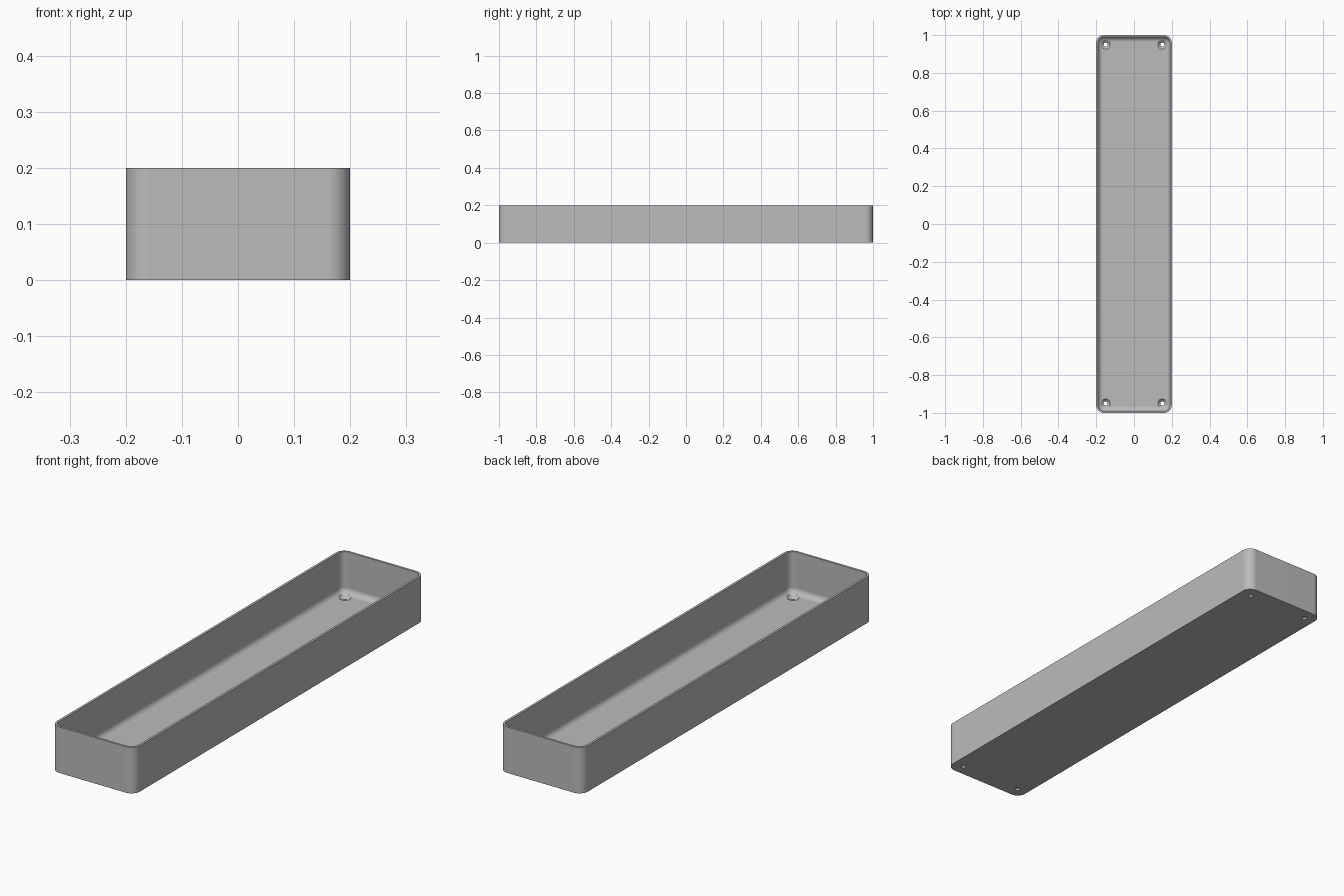
import bpy, bmesh
from math import sin, cos, pi

cube = bpy.data.objects.get("Cube")
if cube:
    bpy.data.objects.remove(cube, do_unlink=True)

HALF_X, HALF_Y, HEIGHT = 0.2, 1.0, 0.2
CORNER, WALL, FLOOR, FILLET = 0.04, 0.01, 0.02, 0.025
STEPS = 10

grey = bpy.data.materials.new("plain grey")
grey.use_nodes = True
colour = (0.5, 0.5, 0.5, 1)
grey.diffuse_color = colour
grey.node_tree.nodes["Principled BSDF"].inputs["Base Color"].default_value = colour


def rounded_loop(inset, z):
    """Rounded rectangle, inset from the outer wall."""
    r = CORNER - inset
    cx, cy = HALF_X - CORNER, HALF_Y - CORNER
    points = []
    for i, (sx, sy) in enumerate([(1, 1), (-1, 1), (-1, -1), (1, -1)]):
        for k in range(STEPS + 1):
            a = (i + k / STEPS) * pi / 2
            points.append((sx * cx + r * cos(a), sy * cy + r * sin(a), z))
    return points


def ring_loop(x, y, r, z, sides=32):
    return [(x + r * cos(2 * pi * k / sides), y + r * sin(2 * pi * k / sides), z)
            for k in range(sides)]


def skin(name, loops):
    """Closed solid through a stack of matching loops."""
    bm = bmesh.new()
    rows = [[bm.verts.new(p) for p in loop] for loop in loops]
    n = len(rows[0])
    for low, high in zip(rows, rows[1:]):
        for k in range(n):
            j = (k + 1) % n
            bm.faces.new((low[k], low[j], high[j], high[k]))
    bm.faces.new(rows[0][::-1])
    bm.faces.new(rows[-1])
    bmesh.ops.recalc_face_normals(bm, faces=bm.faces)
    mesh = bpy.data.meshes.new(name)
    bm.to_mesh(mesh)
    bm.free()
    mesh.materials.append(grey)
    obj = bpy.data.objects.new(name, mesh)
    bpy.context.collection.objects.link(obj)
    return obj


# Tray: outer wall, rim, inner wall, then the fillet down to the floor
profile = [(0, 0), (0, HEIGHT), (WALL, HEIGHT)]
for k in range(9):
    a = k / 8 * pi / 2
    profile.append((WALL + FILLET * (1 - cos(a)), FLOOR + FILLET * (1 - sin(a))))
tray = skin("tray", [rounded_loop(*p) for p in profile])

# Countersunk screw holes in the four corners
hole_profile = [(0.011, -0.05), (0.011, 0.008), (0.025, 0.021), (0.025, 0.08)]
bpy.context.view_layer.objects.active = tray
tray.select_set(True)
for sx in (-1, 1):
    for sy in (-1, 1):
        cutter = skin("screw_hole_cutter",
                      [ring_loop(sx * 0.15, sy * 0.95, r, z) for r, z in hole_profile])
        cutter.hide_render = True
        cut = tray.modifiers.new("screw_hole", 'BOOLEAN')
        cut.operation = 'DIFFERENCE'
        cut.solver = 'EXACT'
        cut.object = cutter
        bpy.ops.object.modifier_apply(modifier=cut.name)
        bpy.data.objects.remove(cutter, do_unlink=True)

# Smooth curves with crisp edges and flat panels
bpy.ops.object.shade_smooth_by_angle(angle=pi / 6)
weighted = tray.modifiers.new("flat_panels", 'WEIGHTED_NORMAL')
weighted.keep_sharp = True
